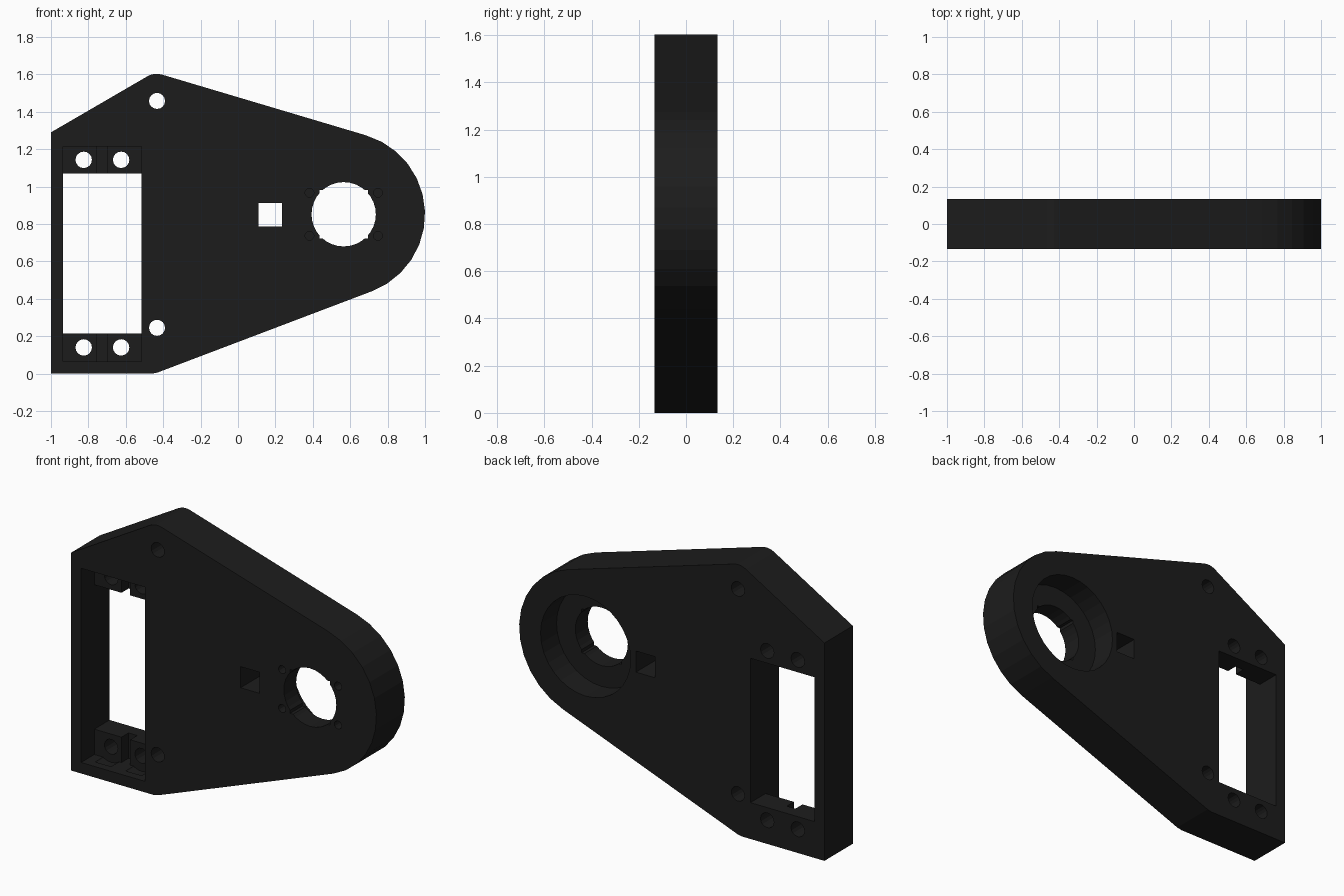
import bpy, bmesh
from math import sin, cos, radians, pi

if "Cube" in bpy.data.objects:
    bpy.data.objects.remove(bpy.data.objects["Cube"])

FRONT, BACK = -0.133, 0.133
OUT = 0.2                      # cutters reach past the faces to here


def prism(name, pts, y0, y1):
    """Extrude an x-z outline from y0 to y1."""
    bm = bmesh.new()
    base = bm.faces.new([bm.verts.new((x, y0, z)) for x, z in pts])
    ext = bmesh.ops.extrude_face_region(bm, geom=[base])
    top = [v for v in ext["geom"] if isinstance(v, bmesh.types.BMVert)]
    bmesh.ops.translate(bm, verts=top, vec=(0, y1 - y0, 0))
    bmesh.ops.recalc_face_normals(bm, faces=bm.faces[:])
    mesh = bpy.data.meshes.new(name)
    bm.to_mesh(mesh)
    bm.free()
    obj = bpy.data.objects.new(name, mesh)
    bpy.context.collection.objects.link(obj)
    return obj


def arc(cx, cz, r, a0, a1, n):
    return [(cx + r * cos(radians(a0 + (a1 - a0) * i / n)),
             cz + r * sin(radians(a0 + (a1 - a0) * i / n))) for i in range(n + 1)]


def circle(cx, cz, r, n):
    return arc(cx, cz, r, 0, 360, n)[:-1]


def rect(x0, x1, z0, z1):
    return [(x0, z0), (x1, z0), (x1, z1), (x0, z1)]


# plate with a rounded nose and a small rounded peak
outline = [(-1, 0), (-0.46, 0), (-0.43, 0.006)]
outline += arc(0.56, 0.852, 0.44, -69.3, 73.7, 12)
outline += arc(-0.435, 1.505, 0.098, 74, 120, 4)
outline += [(-1, 1.29)]
plate = prism("mounting_plate", outline, FRONT, BACK)


def cut(pts, y0=-OUT, y1=OUT):
    cutter = prism("cutter", pts, y0, y1)
    cutter.hide_render = True
    mod = plate.modifiers.new("cut", 'BOOLEAN')
    mod.operation = 'DIFFERENCE'
    mod.solver = 'EXACT'
    mod.object = cutter
    bpy.context.view_layer.objects.active = plate
    bpy.ops.object.modifier_apply(modifier=mod.name)
    bpy.data.objects.remove(cutter)


# rectangular slot: shallow front pocket plus through window
LEDGE = FRONT + 0.124
cut(rect(-0.935, -0.515, 0.065, 1.215), -OUT, LEDGE)
cut(rect(-0.935, -0.515, 0.215, 1.07))

# cable grooves in the ledges
for z0, z1 in ((0.065, 0.25), (1.03, 1.215)):
    cut(rect(-0.757, -0.70, z0, z1), FRONT + 0.1, FRONT + 0.19)

# ledge screw holes with head clearance
for x in (-0.825, -0.625):
    for z in (0.14, 1.143):
        cut(circle(x, z, 0.092, 24), FRONT + 0.05, LEDGE)
        cut(circle(x, z, 0.044, 16))

# plate screw holes and square hole
for z in (0.245, 1.458):
    cut(circle(-0.433, z, 0.043, 16))
cut(rect(0.11, 0.235, 0.787, 0.912))

# round hub: rear counterbore and through hole
CX, CZ = 0.565, 0.852
cut(circle(CX, CZ, 0.295, 32), FRONT + 0.116, OUT)
cut(circle(CX, CZ, 0.172, 32))

# edge notches and small pilot holes around the hub
for sx in (-1, 1):
    for sz in (-1, 1):
        x, z = CX + sx * 0.115, CZ + sz * 0.115
        cut(rect(x - 0.015, x + 0.015, z - 0.015, z + 0.015))
        cut(circle(CX + sx * 0.183, CZ + sz * 0.115, 0.024, 12), -OUT, FRONT + 0.06)

black = bpy.data.materials.new("black_plastic")
black.diffuse_color = (0.012, 0.012, 0.012, 1)
black.use_nodes = True
black.node_tree.nodes["Principled BSDF"].inputs["Base Color"].default_value = black.diffuse_color
plate.data.materials.clear()
plate.data.materials.append(black)
